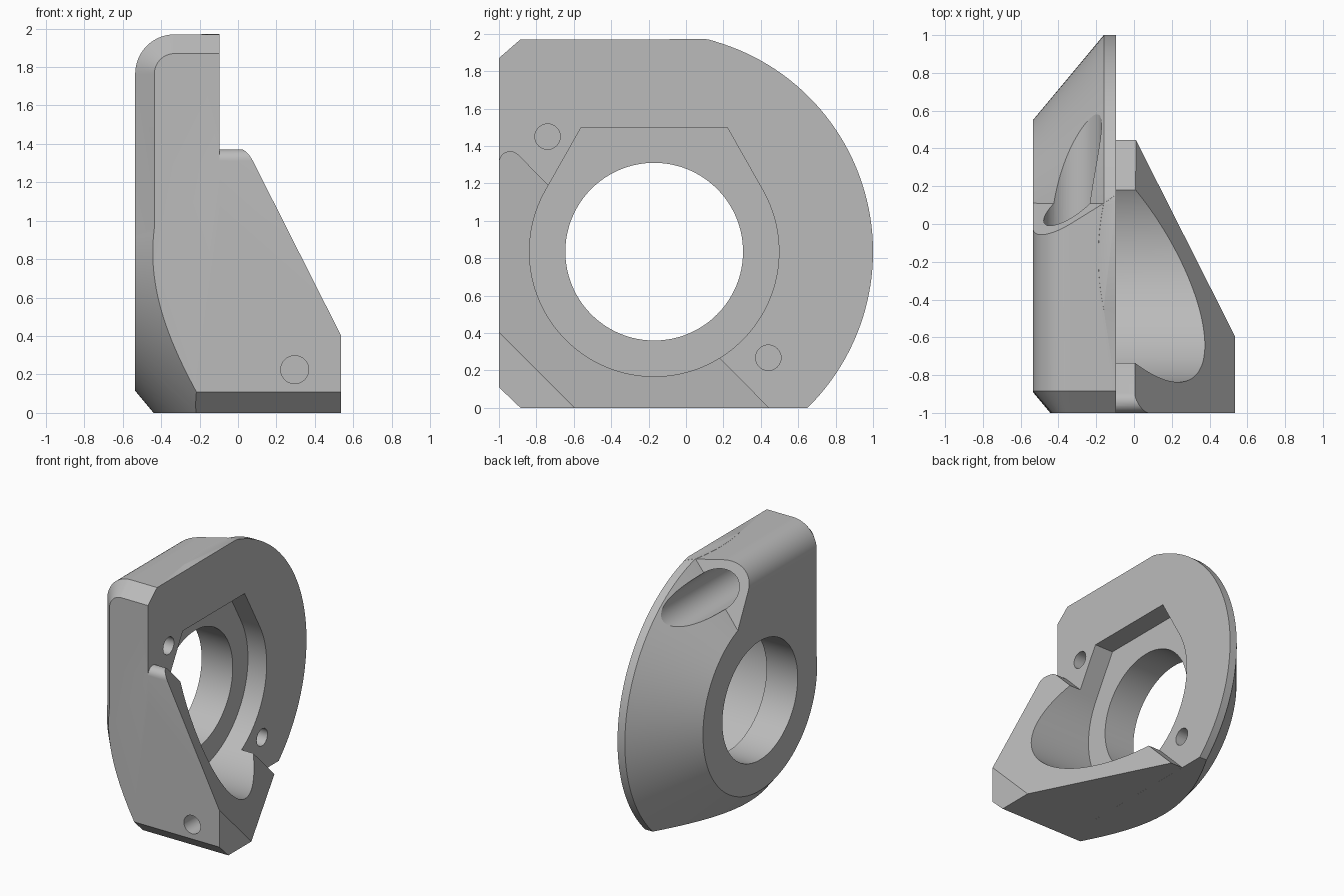
import bpy, bmesh
from math import sin, cos, pi, radians, atan2, sqrt
from mathutils import Vector

default = bpy.data.objects.get("Cube")
if default:
    bpy.data.objects.remove(default, do_unlink=True)

CY, CZ = -0.17, 0.835          # bore axis, runs along x
R_OUT, R_BACK, R_RECESS, R_BORE = 1.17, 0.72, 0.667, 0.475
X_BACK, X_RIM, X_FACE, X_END = -0.535, -0.16, -0.095, 0.535
TOP = 1.97

grey = bpy.data.materials.new("plain_grey")
grey.use_nodes = True
grey.diffuse_color = (0.5, 0.5, 0.5, 1)
grey.node_tree.nodes["Principled BSDF"].inputs["Base Color"].default_value = (0.5, 0.5, 0.5, 1)


def arc(cx, cy, r, a0, a1, n):
    return [(cx + r * cos(a0 + (a1 - a0) * i / n), cy + r * sin(a0 + (a1 - a0) * i / n))
            for i in range(n + 1)]


def circle(cx, cy, r, n=128):
    return arc(cx, cy, r, 0, 2 * pi, n)[:-1]


def loft(name, sections, cuts=()):
    """Skin equal-length rings of points, cap both ends, then slice by planes."""
    bm = bmesh.new()
    rings = [[bm.verts.new(p) for p in s] for s in sections]
    n = len(rings[0])
    for a, b in zip(rings, rings[1:]):
        for i in range(n):
            j = (i + 1) % n
            bm.faces.new((a[i], a[j], b[j], b[i]))
    bm.faces.new(rings[0])
    bm.faces.new(rings[-1])
    for co, no in cuts:
        res = bmesh.ops.bisect_plane(bm, geom=bm.verts[:] + bm.edges[:] + bm.faces[:],
                                     plane_co=co, plane_no=no, clear_outer=True)
        rim = [e for e in res["geom_cut"] if isinstance(e, bmesh.types.BMEdge)]
        bmesh.ops.contextual_create(bm, geom=rim)
    bmesh.ops.recalc_face_normals(bm, faces=bm.faces[:])
    mesh = bpy.data.meshes.new(name)
    bm.to_mesh(mesh)
    bm.free()
    mesh.materials.append(grey)
    ob = bpy.data.objects.new(name, mesh)
    bpy.context.collection.objects.link(ob)
    return ob


def along_x(name, yz, x0, x1, cuts=()):
    return loft(name, [[(x, y, z) for y, z in yz] for x in (x0, x1)], cuts)


def along_y(name, xz, y0, y1):
    return loft(name, [[(x, y, z) for x, z in xz] for y in (y0, y1)])


def combine(target, tool, operation):
    mod = target.modifiers.new(operation.lower(), "BOOLEAN")
    mod.operation, mod.object, mod.solver = operation, tool, "EXACT"
    bpy.context.view_layer.objects.active = target
    bpy.ops.object.modifier_apply(modifier=mod.name)
    bpy.data.objects.remove(tool, do_unlink=True)


# Conical plate around the bore
body = loft("bracket_body", [[(x, y, z) for y, z in circle(CY, CZ, r, 160)]
            for x, r in ((X_BACK, R_BACK), (X_RIM, R_OUT), (X_FACE, R_OUT))])


# Upper block with rounded top corner, bevelled front and slanted rear
def block_ring(y, inset):
    r = 0.205 - inset
    pts = [(X_FACE, CZ), (X_BACK + inset, CZ)]
    pts += arc(-0.33, TOP - 0.205, r, pi, pi / 2, 16) + [(X_FACE, TOP - inset)]
    return [(x, y, z) for x, z in pts]


block = loft("upper_block", [block_ring(-1, 0.1), block_ring(-0.885, 0), block_ring(0.95, 0)],
             [(Vector((X_RIM, 0.11, TOP)), Vector((-0.49, 0.79, 0.39)))])
combine(body, block, "UNION")

# Side wedge under a diagonal, sliced by a sloping face
wedge_outline = [(0.445, 0), (-1, 0)] + arc(-0.94, 1.312, 0.06, pi, pi / 4, 10)
wedge = along_x("side_wedge", wedge_outline, X_FACE - 0.05, X_END,
                [(Vector((0.01, 0.445, 0)), Vector((1.04, 0.525, 0.525)))])
combine(body, wedge, "UNION")

# Trim everything to the overall outline
a_low = atan2(-CZ, sqrt(R_OUT ** 2 - CZ ** 2))
a_top = atan2(TOP - CZ, sqrt(R_OUT ** 2 - (TOP - CZ) ** 2))
outline = [(-1, 0.11), (-0.885, 0)] + arc(CY, CZ, R_OUT + 0.001, a_low, a_top, 64)
outline += [(-0.885, TOP), (-1, TOP - 0.1)]
combine(body, along_x("trim", outline, -1, 1), "INTERSECT")

# Recess: round below, flat-topped trapezoid above
recess = arc(CY, CZ, R_RECESS, radians(150), radians(390), 96)
recess += [(CY + 0.39, 1.5), (CY - 0.39, 1.5)]
combine(body, along_x("recess", recess, -0.26, 1), "DIFFERENCE")

# Main bore
combine(body, along_x("bore", circle(CY, CZ, R_BORE), -1, 1), "DIFFERENCE")

# Blind pin holes in the plate
for y, z in ((-0.74, 1.45), (0.44, 0.268)):
    combine(body, along_x("pin_hole", circle(y, z, 0.068, 32), -0.32, -0.05), "DIFFERENCE")

# Blind hole in the front of the wedge
combine(body, along_y("front_hole", circle(0.295, 0.225, 0.073, 32), -1.1, -0.75), "DIFFERENCE")

# Round pocket entering the slanted rear face
combine(body, along_y("rear_pocket", circle(-0.325, 1.757, 0.153, 64), -0.4, 1.2), "DIFFERENCE")

# Smooth curved walls, keep edges sharp
bpy.ops.object.select_all(action="DESELECT")
body.select_set(True)
bpy.context.view_layer.objects.active = body
bpy.ops.object.shade_smooth_by_angle(angle=radians(20))
